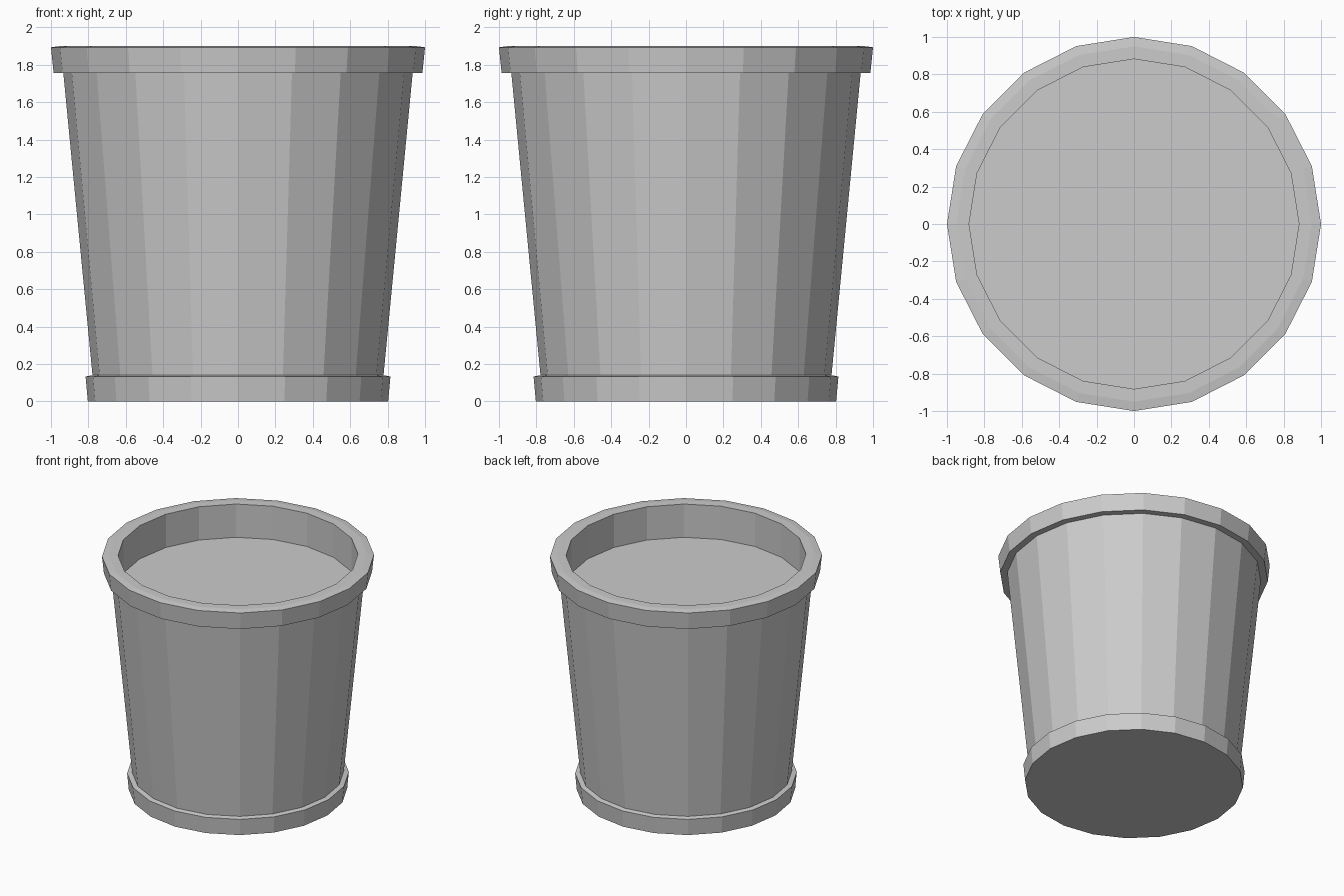
import bpy
import bmesh
from math import cos, sin, tau

SIDES = 20

cube = bpy.data.objects.get("Cube")
if cube:
    bpy.data.objects.remove(cube, do_unlink=True)


def make_material(name, colour):
    mat = bpy.data.materials.new(name)
    mat.use_nodes = True
    mat.diffuse_color = colour
    mat.node_tree.nodes["Principled BSDF"].inputs["Base Color"].default_value = colour
    return mat


def lathe(name, profile, mat):
    """Spin a (radius, height) profile, capping both open ends."""
    bm = bmesh.new()
    rings = [[bm.verts.new((r * cos(tau * i / SIDES), r * sin(tau * i / SIDES), z))
              for i in range(SIDES)] for r, z in profile]
    for low, high in zip(rings, rings[1:]):
        for i in range(SIDES):
            j = (i + 1) % SIDES
            bm.faces.new((low[i], low[j], high[j], high[i]))
    bm.faces.new(rings[0][::-1])
    bm.faces.new(rings[-1])
    mesh = bpy.data.meshes.new(name)
    bm.to_mesh(mesh)
    bm.free()
    mesh.materials.append(mat)
    obj = bpy.data.objects.new(name, mesh)
    bpy.context.collection.objects.link(obj)
    return obj


grey = make_material("plain grey", (0.6, 0.6, 0.6, 1))

# Pot shell: base band, tapered wall, overhanging rim, inner wall, fill surface
lathe("flower_pot", [
    (0.803, 0), (0.815, 0.133),      # base band
    (0.778, 0.14), (0.934, 1.757),   # ledge and tapered wall
    (0.986, 1.757), (1.0, 1.893),    # rim overhang
    (0.95, 1.9), (0.882, 1.9),       # rim top
    (0.882, 1.63),                   # inner wall down to the fill
], grey)
